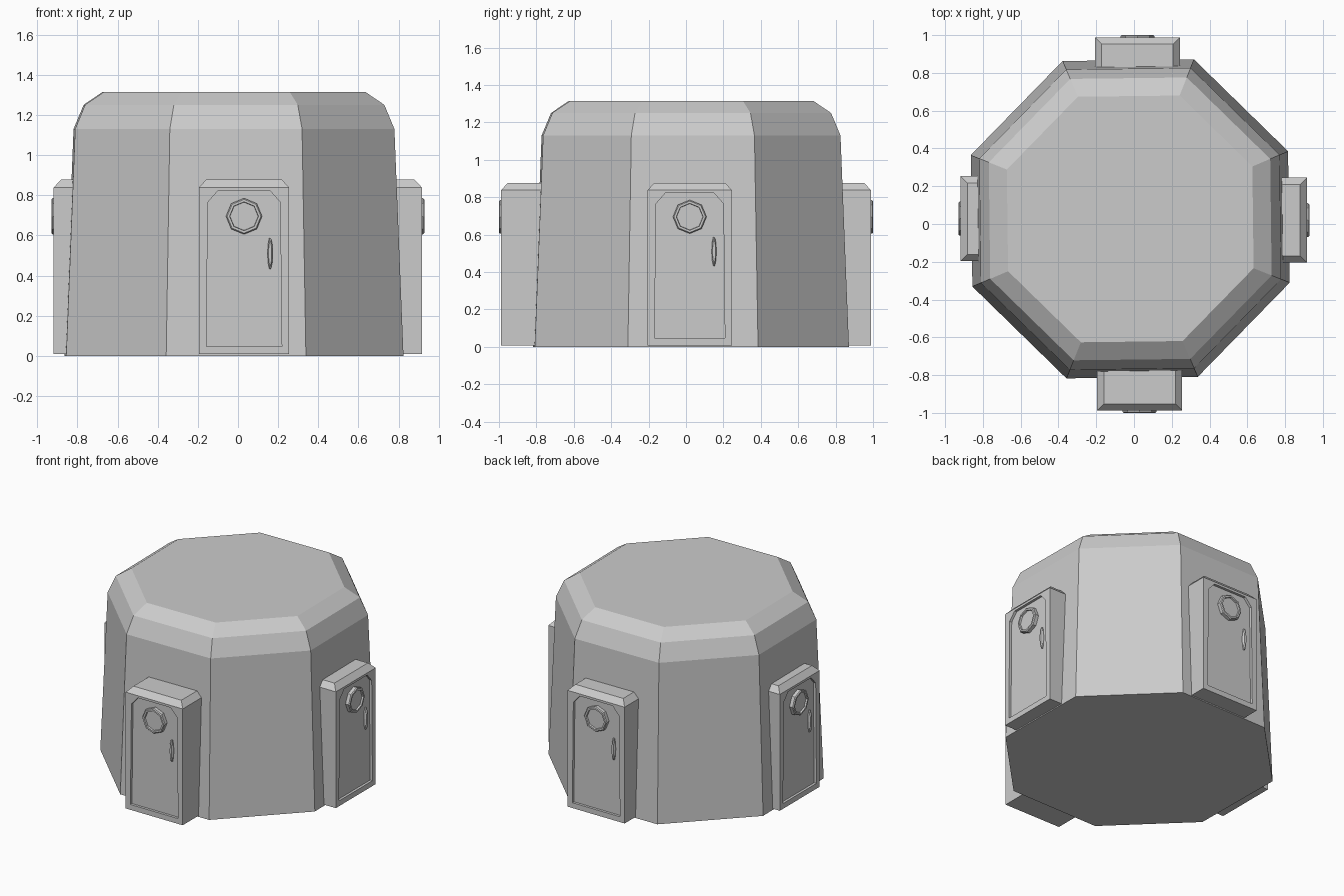
import bpy, bmesh
from math import cos, sin, pi, radians
from mathutils import Matrix, Vector

if "Cube" in bpy.data.objects:
    bpy.data.objects.remove(bpy.data.objects["Cube"])


def loft(name, rings, place=Matrix()):
    """Skin a stack of equal-length rings and cap both ends."""
    bm = bmesh.new()
    vs = [[bm.verts.new(place @ Vector(p)) for p in r] for r in rings]
    n = len(rings[0])
    for a, b in zip(vs, vs[1:]):
        for i in range(n):
            j = (i + 1) % n
            bm.faces.new((a[i], a[j], b[j], b[i]))
    bm.faces.new(vs[0][::-1])
    bm.faces.new(vs[-1])
    bmesh.ops.recalc_face_normals(bm, faces=bm.faces)
    mesh = bpy.data.meshes.new(name)
    bm.to_mesh(mesh)
    bm.free()
    ob = bpy.data.objects.new(name, mesh)
    bpy.context.collection.objects.link(ob)
    return ob


def rect(x0, x1, y0, y1, z):
    return [(x0, y0, z), (x1, y0, z), (x1, y1, z), (x0, y1, z)]


def oval(cx, cz, rx, rz, y, n=8):
    return [(cx + rx * cos(2 * pi * i / n), y, cz + rz * sin(2 * pi * i / n))
            for i in range(n)]


def octagon(apothem, z):
    r = apothem / cos(pi / 8)
    return [(r * cos(pi / 8 + i * pi / 4), r * sin(pi / 8 + i * pi / 4), z)
            for i in range(8)]


# tapered octagonal body with a stepped bevel at the roof
body_place = Matrix.Translation((-0.02, 0.027, 0)) @ Matrix.Rotation(radians(0.7), 4, 'Z')
loft("body", [octagon(a, z) for a, z in
              ((0.84, 0), (0.795, 1.13), (0.745, 1.25), (0.65, 1.315))], body_place)


def doorway(side, angle, cx, front, back):
    place = Matrix.Rotation(radians(angle), 4, 'Z') @ Matrix.Translation((cx, -front, 0))
    w, d, c = 0.225, front - back, 0.036
    # porch block with chamfered top
    porch = loft(side + "_porch", [rect(-w, w, 0, d, 0.008),
                                   rect(-w, w, 0, d, 0.838),
                                   rect(c - w, w - c, c, d, 0.877)], place)
    # shallow door recess with clipped upper corners
    outline = [(-0.188, 0.046), (0.188, 0.046), (0.18, 0.765),
               (0.13, 0.822), (-0.13, 0.822), (-0.18, 0.765)]
    cutter = loft("recess_cutter", [[(x, y, z) for x, z in outline]
                                    for y in (-0.05, 0.018)], place)
    cutter.hide_render = True
    mod = porch.modifiers.new("recess", 'BOOLEAN')
    mod.object, mod.operation, mod.solver = cutter, 'DIFFERENCE', 'EXACT'
    dg = bpy.context.evaluated_depsgraph_get()
    porch.data = bpy.data.meshes.new_from_object(porch.evaluated_get(dg))
    porch.modifiers.clear()
    bpy.data.objects.remove(cutter)
    # round window: raised rim with sunken pane
    loft(side + "_window", [oval(0, 0.695, r, r, y) for r, y in
                            ((0.09, 0.025), (0.09, -0.006), (0.084, -0.012),
                             (0.072, -0.012), (0.07, 0.0))], place)
    # slim lens-shaped handle
    loft(side + "_handle", [oval(0.13, 0.51, rx, rz, y, 10) for rx, rz, y in
                            ((0.013, 0.082, 0.025), (0.013, 0.08, 0.008),
                             (0.008, 0.06, 0.0))], place)


for spec in (("front", 0, 0.03, 0.988, 0.75), ("right", 90, 0.02, 0.916, 0.75),
             ("back", 180, -0.018, 0.988, 0.80), ("left", 270, -0.028, 0.918, 0.79)):
    doorway(*spec)
